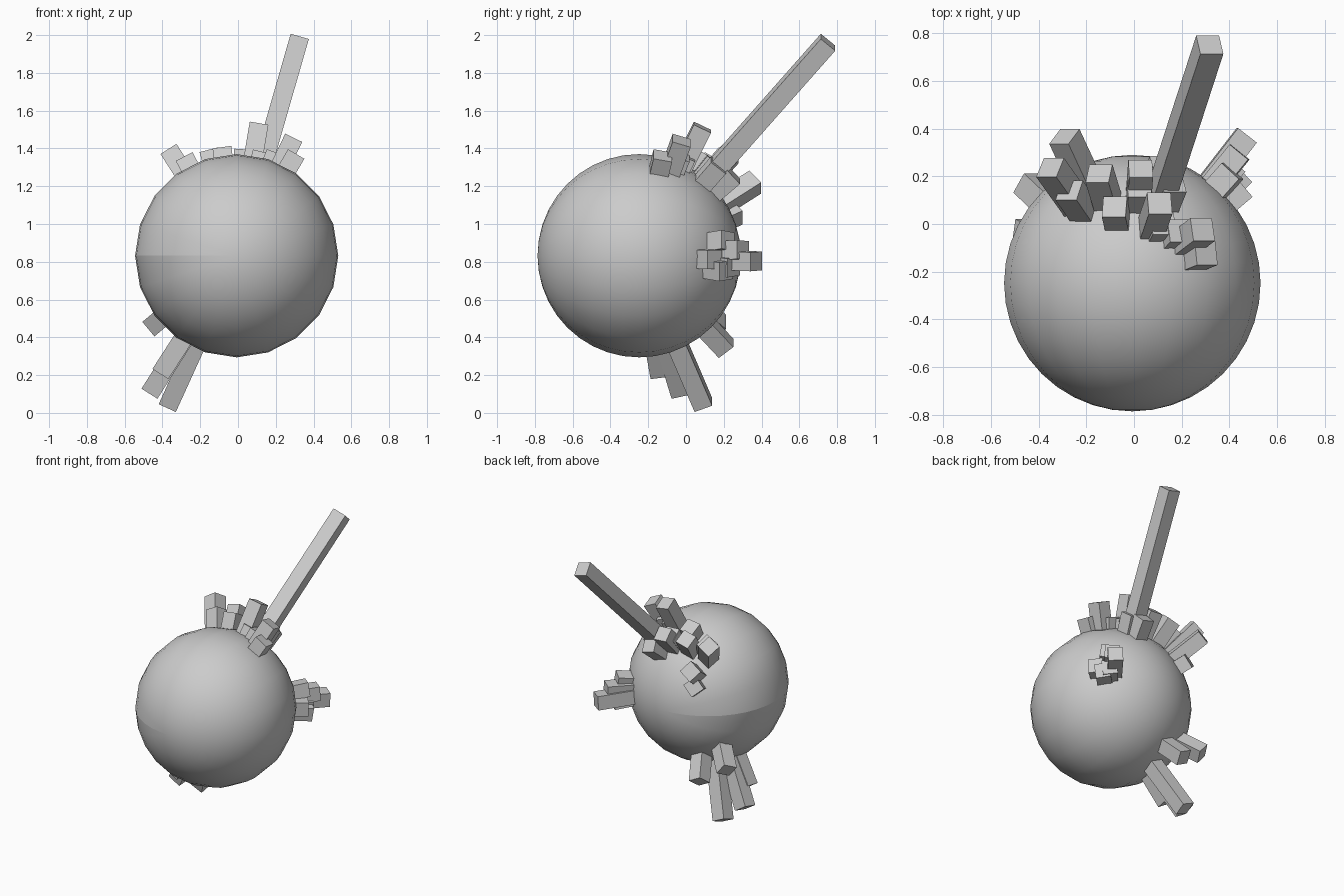
import bpy
import bmesh
from mathutils import Matrix, Vector

cube = bpy.data.objects.get("Cube")
if cube:
    bpy.data.objects.remove(cube, do_unlink=True)

CENTRE = Vector((-0.007, -0.248, 0.832))
RADIUS = 0.538
BAR_WIDTH = 0.1
POLE = Vector((0, 1, 0))

grey = bpy.data.materials.new("plain_grey")
grey.use_nodes = True
grey.diffuse_color = (0.6, 0.6, 0.6, 1)
grey.node_tree.nodes["Principled BSDF"].inputs["Base Color"].default_value = (0.6, 0.6, 0.6, 1)


def add_object(name, bm):
    """Turn a bmesh into a named object carrying the grey material."""
    mesh = bpy.data.meshes.new(name)
    bm.to_mesh(mesh)
    bm.free()
    mesh.materials.append(grey)
    obj = bpy.data.objects.new(name, mesh)
    bpy.context.collection.objects.link(obj)
    return obj


def add_globe():
    """Smooth sphere with its poles along y and a shading seam on one meridian."""
    bm = bmesh.new()
    bmesh.ops.create_uvsphere(bm, u_segments=20, v_segments=20, radius=RADIUS)
    bmesh.ops.rotate(bm, verts=bm.verts, matrix=Matrix.Rotation(-1.5707963, 3, 'X'))
    for face in bm.faces:
        face.smooth = True
    for edge in bm.edges:
        on_seam = all(abs(v.co.z) < 0.001 and v.co.x < 0.001 for v in edge.verts)
        edge.smooth = not on_seam
    add_object("globe", bm).location = CENTRE


def add_bar(name, tip):
    """Square bar standing out of the globe, ending at tip (relative to the centre)."""
    out = Vector(tip).normalized()
    side = POLE.cross(out).normalized()
    up = out.cross(side)
    base = RADIUS * 0.96
    length = Vector(tip).length - base
    bm = bmesh.new()
    bmesh.ops.create_cube(bm, size=1)
    bmesh.ops.scale(bm, verts=bm.verts, vec=(BAR_WIDTH, BAR_WIDTH, length))
    bmesh.ops.translate(bm, verts=bm.verts, vec=(0, 0, base + length / 2))
    frame = Matrix((side, up, out)).transposed()
    bmesh.ops.transform(bm, verts=bm.verts, matrix=frame.to_4x4())
    add_object(name, bm).location = CENTRE


# Bar tips for each group, measured from the globe centre
groups = {
    "tall_bar": [(.325, 1, 1.13)],
    "top_bar": [
        (.115, .335, .68), (.295, .225, .61), (.31, .125, .53),
        (.13, .25, .53), (.2, .22, .53), (.03, .4, .5),
        (.035, .48, .53), (.17, .42, .48), (.13, .5, .43),
    ],
    "upper_right_bar": [
        (-.075, .32, .55), (-.14, .46, .53), (-.265, .39, .5),
        (-.345, .485, .54), (-.285, .615, .39), (-.245, .52, .23),
    ],
    "left_bar": [
        (.48, .62, -.03), (.45, .55, .03), (.42, .47, .08),
        (.47, .4, -.02), (.46, .46, -.08), (.43, .5, -.06),
    ],
    "lower_right_bar": [
        (-.36, .34, -.79), (-.455, .22, -.72), (-.4, .11, -.62),
        (-.445, .42, -.37), (-.25, .46, -.49),
    ],
}

add_globe()
for group, tips in groups.items():
    for number, tip in enumerate(tips, 1):
        add_bar(f"{group}_{number}", tip)
